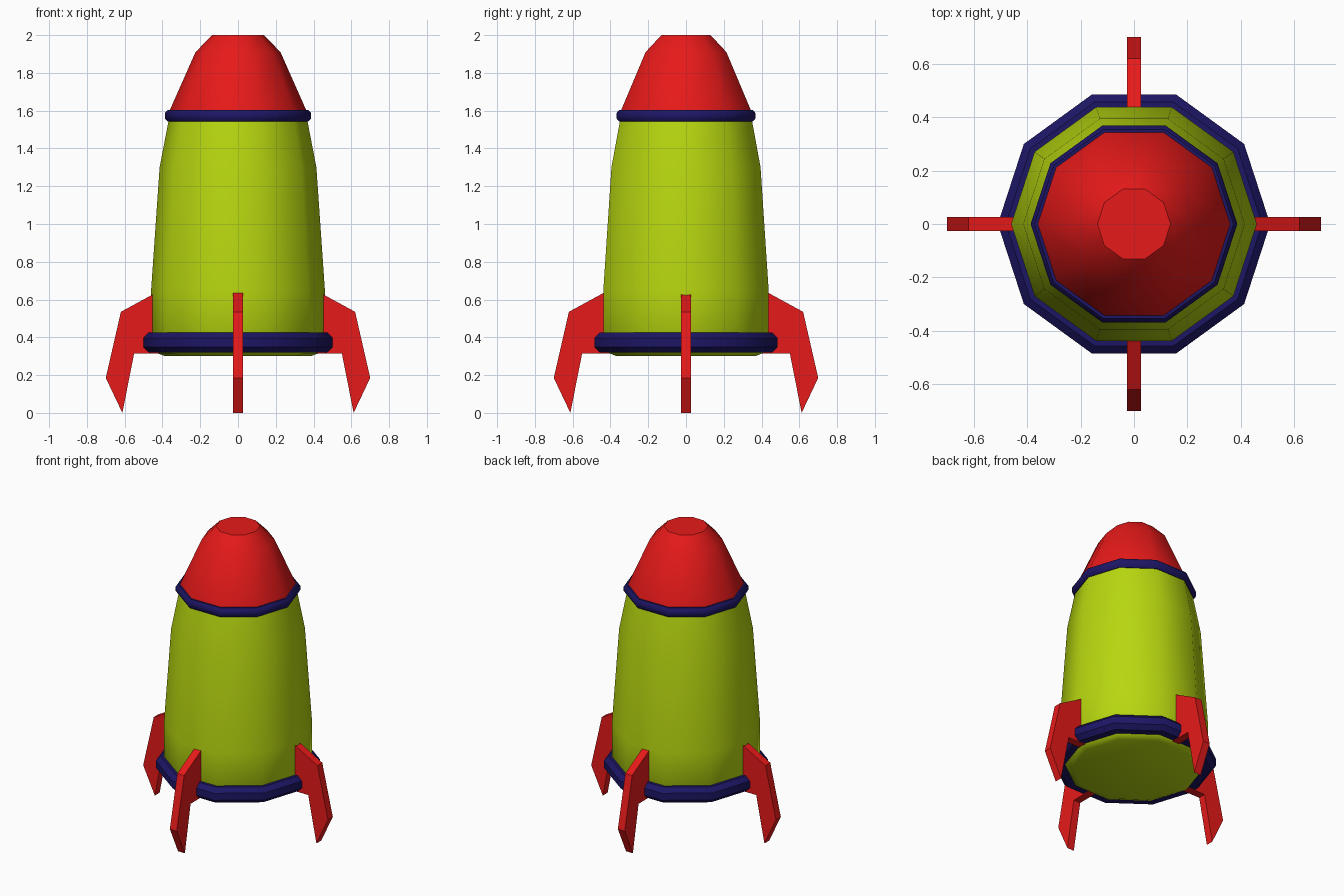
import bpy, bmesh, math

if "Cube" in bpy.data.objects:
    bpy.data.objects.remove(bpy.data.objects["Cube"])

SIDES = 10


def material(name, rgb):
    m = bpy.data.materials.new(name)
    m.diffuse_color = (*rgb, 1)
    m.use_nodes = True
    m.node_tree.nodes["Principled BSDF"].inputs["Base Color"].default_value = m.diffuse_color
    return m


RED = material("red", (0.8, 0.01, 0.01))
LIME = material("lime", (0.48, 0.68, 0.005))
NAVY = material("navy", (0.012, 0.008, 0.13))


def finish(bm, name, mat, smooth=0):
    bmesh.ops.recalc_face_normals(bm, faces=bm.faces)
    me = bpy.data.meshes.new(name)
    bm.to_mesh(me)
    bm.free()
    me.materials.append(mat)
    ob = bpy.data.objects.new(name, me)
    bpy.context.collection.objects.link(ob)
    if smooth:
        bpy.ops.object.select_all(action='DESELECT')
        ob.select_set(True)
        bpy.context.view_layer.objects.active = ob
        bpy.ops.object.shade_smooth_by_angle(angle=math.radians(smooth))
    return ob


def lathe(name, profile, mat, closed=False):
    """Ten-sided revolve of an (r, z) profile; closed gives a ring, open gets end caps."""
    bm = bmesh.new()
    rows = []
    for r, z in profile:
        angles = [2 * math.pi * i / SIDES for i in range(SIDES)]
        rows.append([bm.verts.new((r * math.cos(a), r * math.sin(a), z)) for a in angles])
    pairs = list(zip(rows, rows[1:]))
    if closed:
        pairs.append((rows[-1], rows[0]))
    else:
        bm.faces.new(rows[0])
        bm.faces.new(rows[-1])
    for a, b in pairs:
        for i in range(SIDES):
            j = (i + 1) % SIDES
            bm.faces.new((a[i], a[j], b[j], b[i]))
    return finish(bm, name, mat, 40)


def band(name, r, z, w, h, mat):
    """Ring with an octagonal cross-section."""
    k = 0.45
    section = [(w, -h * k), (w, h * k), (w * k, h), (-w * k, h),
               (-w, h * k), (-w, -h * k), (-w * k, -h), (w * k, -h)]
    return lathe(name, [(r + a, z + b) for a, b in section], mat, closed=True)


# Hull and nose cone
lathe("body", [(0.385, 0.30), (0.425, 0.315), (0.46, 0.36), (0.46, 0.65),
               (0.415, 1.30), (0.362, 1.575)], LIME)
lathe("nose_cone", [(0.365, 1.575), (0.36, 1.605), (0.225, 1.91), (0.137, 2.0)], RED)

# Trim bands
band("lower_band", 0.455, 0.373, 0.055, 0.053, NAVY)
band("upper_band", 0.36, 1.573, 0.027, 0.031, NAVY)

# Four fins, extruded from one outline
OUTLINE = [(0.40, 0.655), (0.62, 0.535), (0.70, 0.185), (0.612, 0.0),
           (0.55, 0.315), (0.40, 0.315)]
T = 0.026
for n, side in enumerate(("right", "back", "left", "front")):
    bm = bmesh.new()
    face = bm.faces.new([bm.verts.new((x, -T, z)) for x, z in OUTLINE])
    ext = bmesh.ops.extrude_face_region(bm, geom=[face])
    for v in ext["geom"]:
        if isinstance(v, bmesh.types.BMVert):
            v.co.y = T
    fin = finish(bm, side + "_fin", RED)
    fin.rotation_euler.z = n * math.pi / 2
